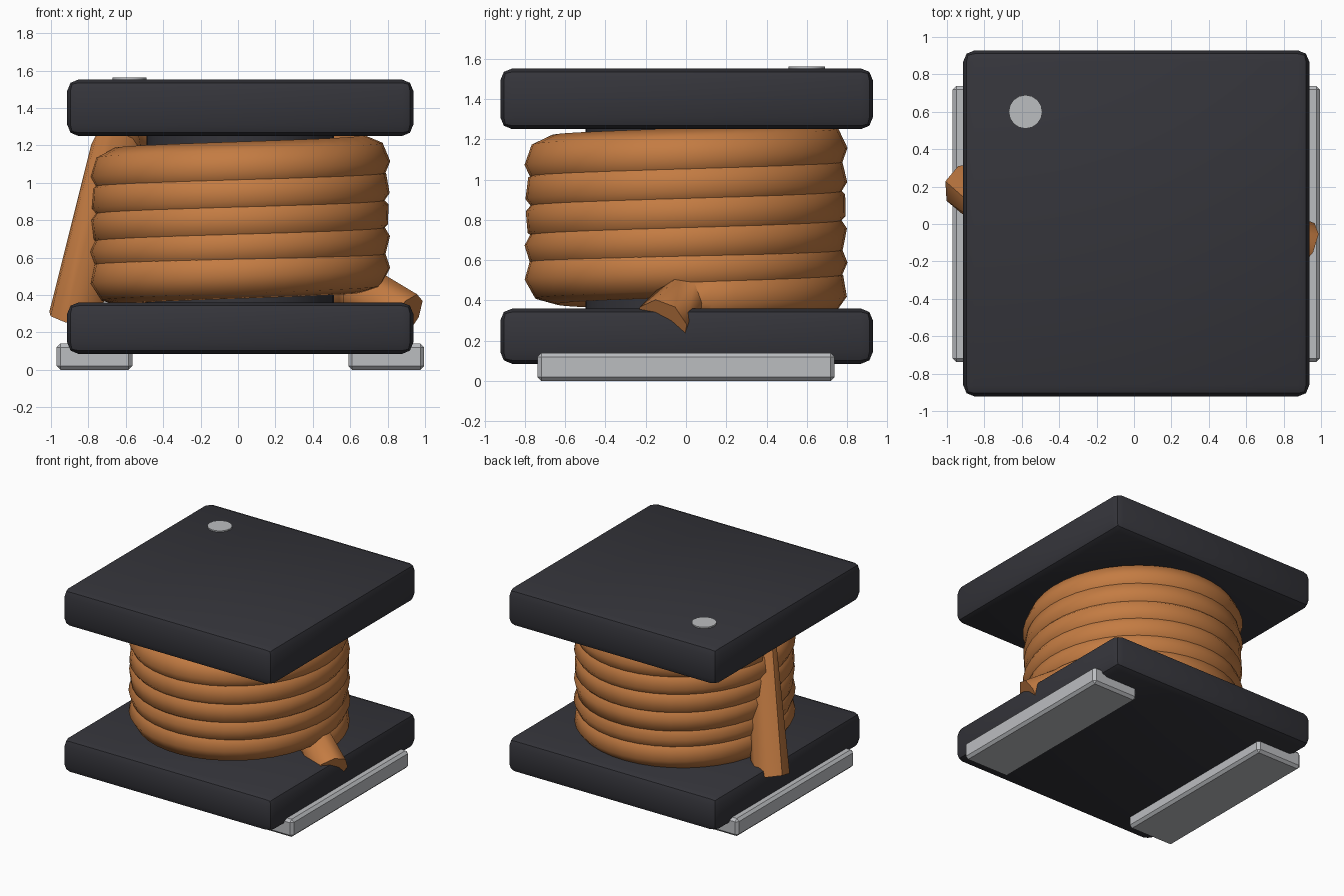
import bpy
from math import sin, cos, tau, radians

if "Cube" in bpy.data.objects:
    bpy.data.objects.remove(bpy.data.objects["Cube"])


def material(name, rgb):
    m = bpy.data.materials.new(name)
    m.diffuse_color = (*rgb, 1)
    m.use_nodes = True
    m.node_tree.nodes["Principled BSDF"].inputs["Base Color"].default_value = m.diffuse_color
    return m


FERRITE = material("ferrite", (0.035, 0.035, 0.043))
COPPER = material("copper", (0.55, 0.2, 0.055))
TIN = material("tin", (0.5, 0.51, 0.53))


def finish(ob, name, mat):
    ob.name = name
    ob.data.materials.append(mat)
    bpy.ops.object.shade_smooth_by_angle(angle=radians(35))
    return ob


def box(name, lo, hi, bevel, segments, mat):
    bpy.ops.mesh.primitive_cube_add(size=1, location=[(a + b) / 2 for a, b in zip(lo, hi)])
    ob = bpy.context.object
    ob.scale = [b - a for a, b in zip(lo, hi)]
    bpy.ops.object.transform_apply(location=False, rotation=False, scale=True)
    mod = ob.modifiers.new("bevel", 'BEVEL')
    mod.width, mod.segments = bevel, segments
    bpy.ops.object.modifier_apply(modifier=mod.name)
    return finish(ob, name, mat)


def cylinder(name, x, y, z0, z1, radius, sides, mat):
    bpy.ops.mesh.primitive_cylinder_add(vertices=sides, radius=radius, depth=z1 - z0,
                                        location=(x, y, (z0 + z1) / 2))
    return finish(bpy.context.object, name, mat)


CX = 0.012

# Drum core: two square flanges and a round post
for name, z0, z1 in (("bottom_flange", 0.085, 0.36), ("top_flange", 1.25, 1.552)):
    box(name, (CX - 0.925, -0.922, z0), (CX + 0.925, 0.928, z1), 0.06, 2, FERRITE)
cylinder("core_post", CX, 0, 0.3, 1.3, 0.5, 48, FERRITE)

# Solder terminals
for name, x0, x1 in (("left_terminal", -0.97, -0.565), ("right_terminal", 0.59, 0.995)):
    box(name, (x0, -0.738, 0), (x1, 0.738, 0.14), 0.02, 1, TIN)

# Orientation dot
cylinder("marking_dot", -0.58, 0.6, 1.54, 1.562, 0.09, 16, TIN)

# Winding: octagonal wire, 5.5 turns, with a lead at each end
TURNS, STEPS, R = 5.5, 40, 0.662
Z0, Z1 = 0.415, 1.185
path = [(0.9, -0.12, 0.28)]
count = int(TURNS * STEPS)
for i in range(count + 1):
    t = i / count
    a = tau * TURNS * t
    path.append((CX + R * cos(a), R * sin(a), Z0 + (Z1 - Z0) * t))
path.append((-0.88, 0.19, 0.27))

curve = bpy.data.curves.new("winding", 'CURVE')
curve.dimensions = '3D'
curve.bevel_depth = 0.14
curve.bevel_resolution = 2
curve.use_fill_caps = True
spline = curve.splines.new('POLY')
spline.points.add(len(path) - 1)
for point, co in zip(spline.points, path):
    point.co = (*co, 1)
winding = bpy.data.objects.new("winding", curve)
bpy.context.collection.objects.link(winding)
bpy.ops.object.select_all(action='DESELECT')
winding.select_set(True)
bpy.context.view_layer.objects.active = winding
bpy.ops.object.convert(target='MESH')
winding = bpy.context.object
winding.name = "wire_winding"
winding.data.materials.clear()
winding.data.materials.append(COPPER)
bpy.ops.object.shade_smooth_by_angle(angle=radians(50))
